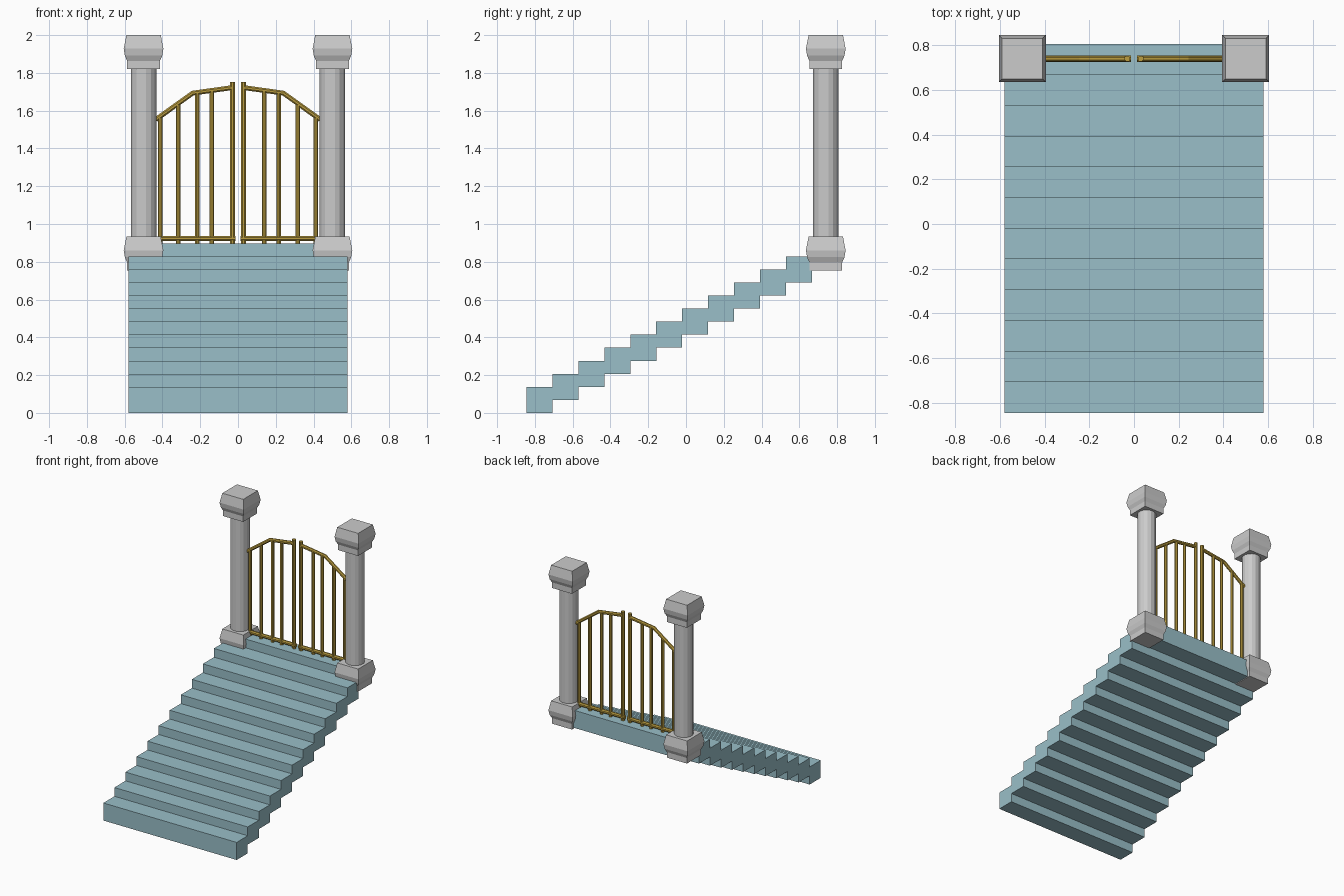
import bpy, bmesh, math
from mathutils import Vector

if "Cube" in bpy.data.objects:
    bpy.data.objects.remove(bpy.data.objects["Cube"])

teal = bpy.data.materials.new("stair_teal")
teal.diffuse_color = (0.32, 0.52, 0.58, 1)
teal.use_nodes = True
teal.node_tree.nodes["Principled BSDF"].inputs["Base Color"].default_value = teal.diffuse_color
gold = bpy.data.materials.new("gate_gold")
gold.diffuse_color = (0.50, 0.34, 0.05, 1)
gold.use_nodes = True
gold.node_tree.nodes["Principled BSDF"].inputs["Base Color"].default_value = gold.diffuse_color

GATE_Y = 0.74


def finish(name, bm, mat=None):
    bmesh.ops.recalc_face_normals(bm, faces=bm.faces)
    mesh = bpy.data.meshes.new(name)
    bm.to_mesh(mesh)
    bm.free()
    ob = bpy.data.objects.new(name, mesh)
    bpy.context.collection.objects.link(ob)
    if mat:
        mesh.materials.append(mat)
    return ob


def lathe(bm, profile, sides, cx, cy, turn):
    """Stack of polygon rings from (radius, z) pairs, capped at both ends."""
    rings = []
    for r, z in profile:
        angles = [turn + 2 * math.pi * i / sides for i in range(sides)]
        rings.append([bm.verts.new((cx + r * math.cos(a), cy + r * math.sin(a), z)) for a in angles])
    for lo, hi in zip(rings, rings[1:]):
        for i in range(sides):
            j = (i + 1) % sides
            bm.faces.new((lo[i], lo[j], hi[j], hi[i]))
    bm.faces.new(rings[0][::-1])
    bm.faces.new(rings[-1])


def tube(bm, points, radius, sides=8):
    """Rod in the gate plane along (x, z) points, with mitred corners."""
    pts = [Vector((x, GATE_Y, z)) for x, z in points]
    side = Vector((0, 1, 0))
    rings = []
    for k, p in enumerate(pts):
        d0 = (p - pts[max(k - 1, 0)]).normalized()
        d1 = (pts[min(k + 1, len(pts) - 1)] - p).normalized()
        up = side.cross((d0 + d1).normalized())
        angles = [2 * math.pi * (i + 0.5) / sides for i in range(sides)]
        rings.append([bm.verts.new(p + radius * (side * math.cos(a) + up * math.sin(a))) for a in angles])
    for lo, hi in zip(rings, rings[1:]):
        for i in range(sides):
            j = (i + 1) % sides
            bm.faces.new((lo[i], lo[j], hi[j], hi[i]))
    bm.faces.new(rings[0][::-1])
    bm.faces.new(rings[-1])


# Staircase: twelve overlapping blocks drawn as one stepped outline
STEPS, RUN, RISE, HALF = 12, 0.1375, 0.069, 0.58
bm = bmesh.new()
for i in range(STEPS):
    y0, z0 = -0.845 + RUN * i, RISE * i
    cube = bmesh.ops.create_cube(bm, size=1)["verts"]
    bmesh.ops.scale(bm, vec=(2 * HALF, RUN, 2 * RISE), verts=cube)
    bmesh.ops.translate(bm, vec=(0, y0 + RUN / 2, z0 + RISE), verts=cube)
finish("stairs", bm, teal)

# Pillars: square moulded base and cap, round shaft
block = [(0.087, 0), (0.087, 0.044), (0.099, 0.071), (0.105, 0.108), (0.091, 0.18)]
for label, sx in (("left", -1), ("right", 1)):
    for part, z0 in (("base", 0.753), ("cap", 1.82)):
        bm = bmesh.new()
        lathe(bm, [(h * math.sqrt(2), z0 + z) for h, z in block], 4, sx * 0.5, GATE_Y, math.pi / 4)
        finish(f"{label}_pillar_{part}", bm)
    bm = bmesh.new()
    lathe(bm, [(0.069, 0.90), (0.069, 1.85)], 16, sx * 0.5, GATE_Y, math.pi / 16)
    finish(f"{label}_pillar_shaft", bm)

# Gate leaves: arched top rail, bottom rail, upright bars
arch = [(0.435, 1.553), (0.24, 1.693), (0.03, 1.722)]


def arch_z(x):
    for (x1, z1), (x0, z0) in zip(arch, arch[1:]):
        if x0 <= x <= x1:
            return z0 + (z1 - z0) * (x - x0) / (x1 - x0)


for label, sx in (("left", -1), ("right", 1)):
    bm = bmesh.new()
    tube(bm, [(sx * x, z) for x, z in arch], 0.014)
    tube(bm, [(sx * 0.42, 0.923), (sx * 0.013, 0.923)], 0.015)
    tube(bm, [(sx * 0.03, 0.895), (sx * 0.03, 1.753)], 0.014)
    for x in (0.138, 0.216, 0.317, 0.412):
        tube(bm, [(sx * x, 0.895), (sx * x, arch_z(x))], 0.013)
    finish(f"{label}_gate_leaf", bm, gold)
